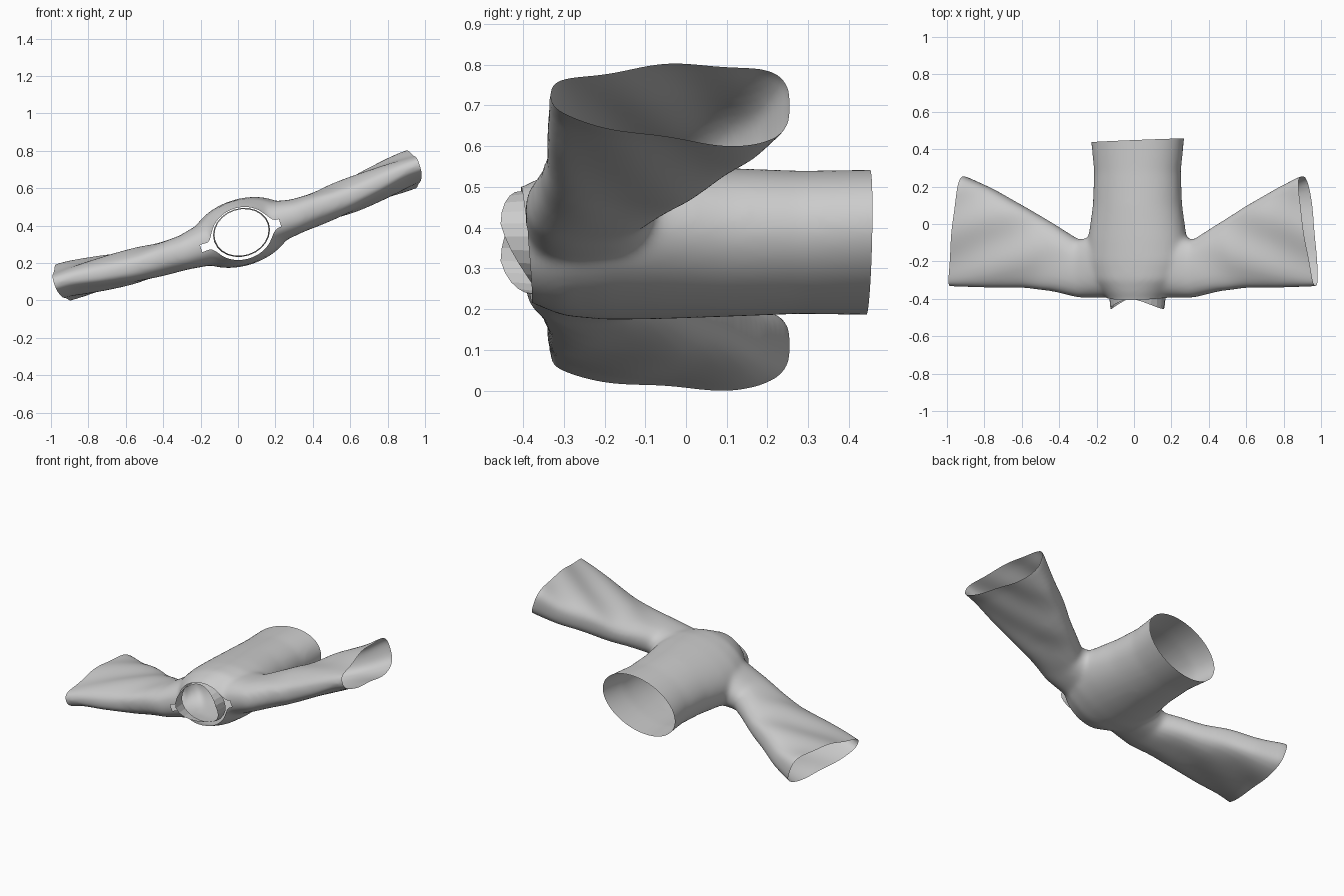
import bpy, bmesh
from math import sin, cos, pi, radians, copysign
from mathutils import Vector, Matrix

if "Cube" in bpy.data.objects:
    bpy.data.objects.remove(bpy.data.objects["Cube"])

TILT = Matrix.Translation((0, 0, 0.392)) @ Matrix.Rotation(-radians(18), 4, 'Y')
N = 40


def power(v, e):
    return copysign(abs(v) ** e, v)


def interp(table, n):
    """Resample station rows with smooth spacing."""
    rows = []
    for a, b in zip(table, table[1:]):
        for k in range(n):
            f = k / n
            rows.append([p + (q - p) * f for p, q in zip(a, b)])
    return rows + [list(table[-1])]


def loft(bm, rings):
    loops = [[bm.verts.new(p) for p in r] for r in rings]
    for a, b in zip(loops, loops[1:]):
        for i in range(len(a)):
            j = (i + 1) % len(a)
            bm.faces.new((a[i], a[j], b[j], b[i]))
    bm.faces.new(loops[0])
    bm.faces.new(loops[-1])


def body_ring(y, a, b):
    ts = [2 * pi * i / N for i in range(N)]
    return [(0.01 + a * cos(t), y, -0.03 + b * sin(t)) for t in ts]


def sleeve_ring(side, u, yf, yb, wc, hf, hb, e):
    ring = []
    for i in range(N):
        t = 2 * pi * i / N
        f = 0.5 - 0.5 * power(cos(t), 0.8)
        ring.append((side * u, yf + (yb - yf) * f,
                     wc + (hf + (hb - hf) * f) * power(sin(t), e)))
    return ring


# torso tube: y, half width, half thickness
BODY = [(-0.50, .145, .125), (-0.41, .150, .130), (-0.37, .185, .150),
        (-0.30, .250, .172), (-0.20, .280, .178), (-0.08, .272, .178),
        (0.10, .245, .175), (0.28, .238, .168), (0.50, .262, .168)]
# sleeve: along arm, front y, back y, centre, half thickness front and back, roundness
SLEEVE = [(0.00, -.35, -.08, -.03, .12, .12, 1), (0.18, -.395, -.05, -.032, .115, .12, .9),
          (0.32, -.395, -.085, -.038, .095, .09, .85), (0.46, -.362, 0.0, -.033, .09, .085, .75),
          (0.62, -.342, .092, -.022, .085, .095, .65), (0.80, -.342, .19, -.005, .075, .105, .6),
          (0.95, -.337, .258, .012, .062, .125, .6), (1.10, -.335, .262, .018, .058, .13, .6)]

bm = bmesh.new()
loft(bm, [body_ring(*r) for r in interp(BODY, 3)])
for side in (-1, 1):
    loft(bm, [sleeve_ring(side, *r) for r in interp(SLEEVE, 3)])
bmesh.ops.recalc_face_normals(bm, faces=bm.faces)
me = bpy.data.meshes.new("robe")
bm.to_mesh(me)
bm.free()
robe = bpy.data.objects.new("robe", me)
bpy.context.collection.objects.link(robe)
bpy.context.view_layer.objects.active = robe
robe.select_set(True)

# merge torso and sleeves into one skin
mod = robe.modifiers.new("merge", 'REMESH')
mod.mode = 'VOXEL'
mod.voxel_size = 0.012
bpy.ops.object.modifier_apply(modifier="merge")

bm = bmesh.new()
bm.from_mesh(me)
for _ in range(10):
    bmesh.ops.smooth_vert(bm, verts=bm.verts, factor=0.5,
                          use_axis_x=True, use_axis_y=True, use_axis_z=True)


def cut(co, no, near):
    """Open the skin beyond a plane, only in the named area."""
    co, no = Vector(co), Vector(no).normalized()
    faces = [f for f in bm.faces if near(f.calc_center_median())]
    geom = faces + list({e for f in faces for e in f.edges}) + list({v for f in faces for v in f.verts})
    bmesh.ops.bisect_plane(bm, geom=geom, plane_co=co, plane_no=no, dist=1e-5)
    dead = [f for f in bm.faces if near(f.calc_center_median())
            and (f.calc_center_median() - co).dot(no) > 1e-5]
    bmesh.ops.delete(bm, geom=dead, context='FACES')


# openings: hem, neck, both cuffs
cut((0, .447, 0), (-.04, 1, 0), lambda c: c.y > .35)
cut((0, -.395, 0), (0, -1, -.1), lambda c: abs(c.x) < .22 and c.y < -.2)
for s in (-1, 1):
    cut((s * 1.027, -.33, 0), (s, .13, 0), lambda c: c.x * s > .8)

# gentle cloth folds along the sleeves and torso
for v in bm.verts:
    x, y, z = v.co
    k = min(max((abs(x) - .35) / .2, 0), 1)
    v.co.z += k * .006 * sin(22 * y + 9 * abs(x)) * (1 if z > 0 else .6)
bm.transform(TILT)
bm.to_mesh(me)
bm.free()
bpy.ops.object.shade_smooth_by_angle(angle=radians(50))

# collar band standing off the neck, longest at both sides
bm = bmesh.new()
rows = [[], []]
M = 24
for i in range(M):
    t = 2 * pi * i / M
    rim = -0.40 - .055 * abs(cos(t)) ** 1.5 + .03 * max(0, -sin(t))
    for row, y, g in ((rows[0], -.375 + .02 * max(0, -sin(t)), 1.03), (rows[1], rim, .98)):
        row.append(bm.verts.new((.01 + .15 * g * cos(t), y, -.03 + .125 * g * sin(t))))
for i in range(M):
    j = (i + 1) % M
    bm.faces.new((rows[0][i], rows[0][j], rows[1][j], rows[1][i]))
bm.transform(TILT)
cm = bpy.data.meshes.new("collar")
bm.to_mesh(cm)
bm.free()
collar = bpy.data.objects.new("collar", cm)
bpy.context.collection.objects.link(collar)

# rest the garment on z = 0
low = min(v.co.z for v in me.vertices)
for m in (me, cm):
    m.transform(Matrix.Translation((0, 0, -low)))
